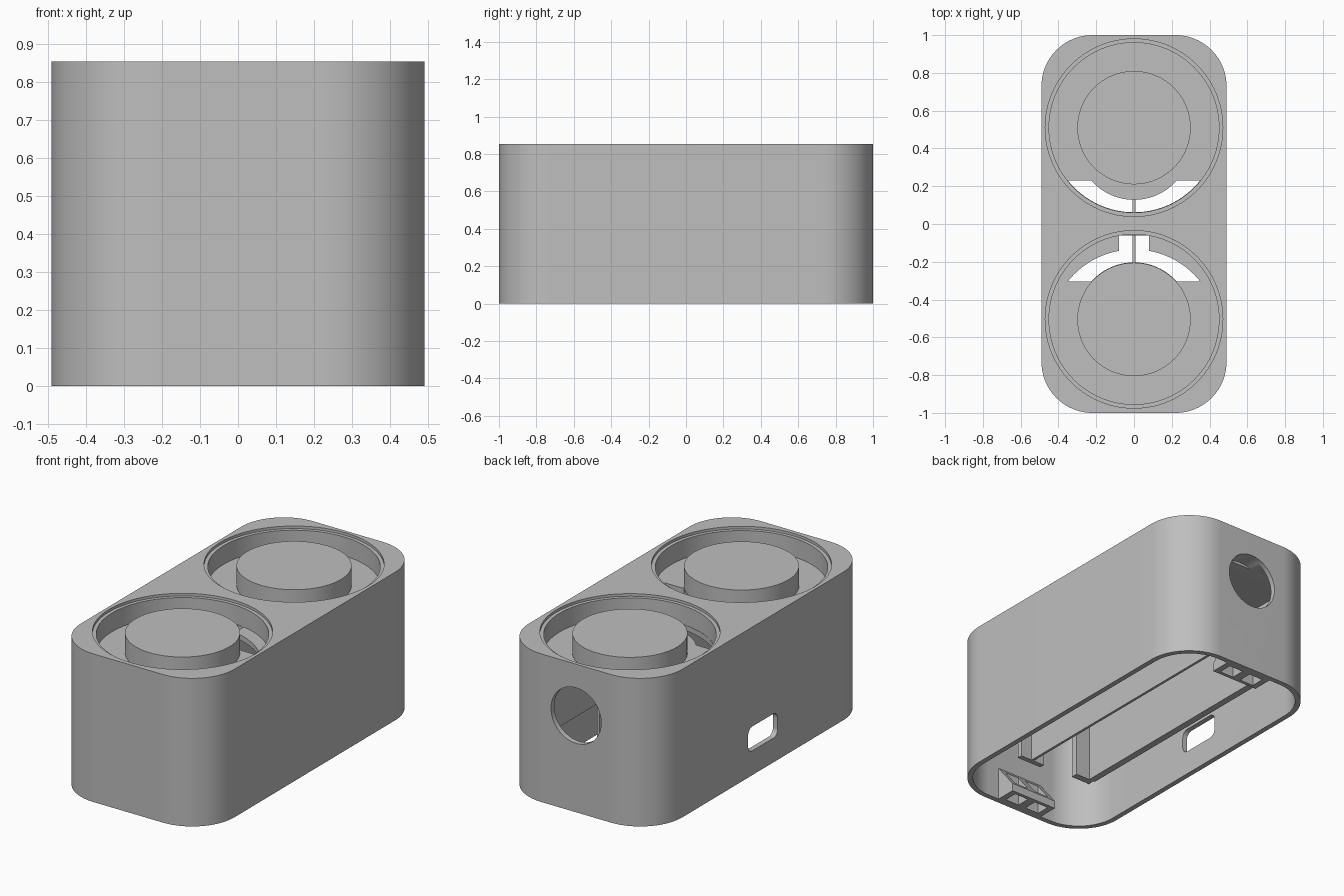
import bpy, bmesh
from math import sin, cos, pi, asin, radians

if "Cube" in bpy.data.objects:
    bpy.data.objects.remove(bpy.data.objects["Cube"], do_unlink=True)

grey = bpy.data.materials.new("plain grey")
grey.use_nodes = True
grey.diffuse_color = (0.52, 0.52, 0.52, 1)
grey.node_tree.nodes["Principled BSDF"].inputs["Base Color"].default_value = (0.52, 0.52, 0.52, 1)

W, L, H = 0.49, 1.0, 0.853      # half width, half length, height
WALL, FLOOR, CEIL = 0.03, 0.73, 0.70
WELLS = (0.51, -0.505)          # centres of the two round wells
AXES = {"z": lambda a, b, c: (a, b, c),
        "y": lambda a, b, c: (a, c, b),
        "x": lambda a, b, c: (c, a, b)}


def prism(name, outline, lo, hi, axis="z"):
    """Extrude a flat outline along an axis from lo to hi."""
    put = AXES[axis]
    bm = bmesh.new()
    face = bm.faces.new([bm.verts.new(put(a, b, lo)) for a, b in outline])
    up = bmesh.ops.extrude_face_region(bm, geom=[face])["geom"]
    shift = put(0, 0, hi - lo)
    bmesh.ops.translate(bm, vec=shift, verts=[v for v in up if isinstance(v, bmesh.types.BMVert)])
    bmesh.ops.recalc_face_normals(bm, faces=bm.faces)
    mesh = bpy.data.meshes.new(name)
    bm.to_mesh(mesh)
    bm.free()
    mesh.materials.append(grey)
    ob = bpy.data.objects.new(name, mesh)
    bpy.context.collection.objects.link(ob)
    return ob


def arc(cx, cy, r, a0, a1, n):
    return [(cx + r * cos(a0 + (a1 - a0) * i / n), cy + r * sin(a0 + (a1 - a0) * i / n))
            for i in range(n + 1)]


def circle(cx, cy, r, n=96):
    return arc(cx, cy, r, 0, 2 * pi, n)[:-1]


def rounded(cx, cy, hx, hy, r, n=16):
    pts = []
    for k, (sx, sy) in enumerate([(1, 1), (-1, 1), (-1, -1), (1, -1)]):
        pts += arc(cx + sx * (hx - r), cy + sy * (hy - r), r, k * pi / 2, (k + 1) * pi / 2, n)
    return pts


def rect(x0, x1, y0, y1):
    return [(x0, y0), (x1, y0), (x1, y1), (x0, y1)]


def cut(ob, cutter):
    mod = ob.modifiers.new("cut", "BOOLEAN")
    mod.operation = "DIFFERENCE"
    mod.solver = "EXACT"
    mod.object = cutter
    bpy.context.view_layer.objects.active = ob
    bpy.ops.object.modifier_apply(modifier=mod.name)
    bpy.data.objects.remove(cutter, do_unlink=True)


def smooth(ob):
    bpy.ops.object.select_all(action="DESELECT")
    ob.select_set(True)
    bpy.context.view_layer.objects.active = ob
    bpy.ops.object.shade_smooth_by_angle(angle=radians(30))


def crescent(outer_y, inner_y, edge_y):
    """Opening between two offset circles, closed by a straight edge."""
    side = 1 if edge_y > outer_y else -1
    pts = []
    for cy, r, flip in ((outer_y, 0.448, 1), (inner_y, 0.302, -1)):
        a = asin((edge_y - cy) * side / r)
        row = [(x, cy + side * (y - cy)) for x, y in arc(0, cy, r, a, pi - a, 32)]
        pts += row[::flip]
    return pts


# Outer shell, open underneath
body = prism("body_shell", rounded(0, 0, W, L, 0.27, 24), 0, H)
cut(body, prism("cavity", rounded(0, 0, W - WALL, L - WALL, 0.24, 24), -0.1, CEIL))

# Round wells with a shallow step at the rim
for cy in WELLS:
    cut(body, prism("step", circle(0, cy, 0.47), H - 0.015, 1))
    cut(body, prism("well", circle(0, cy, 0.45), FLOOR, 1))

# Curved openings in the well floors
cut(body, prism("rear_opening", crescent(WELLS[0], 0.43, 0.23), 0.6, FLOOR + 0.05))
cut(body, prism("front_opening", crescent(-0.583, WELLS[1], -0.305), 0.6, FLOOR + 0.05))
cut(body, prism("notch", rect(-0.08, 0.08, -0.16, -0.062), 0.6, FLOOR + 0.05))

# Round hole in the back, small rounded port in the right wall
cut(body, prism("back_hole", circle(0, 0.557, 0.16, 64), 0.9, 1.1, "y"))
cut(body, prism("port", rounded(0, 0.21, 0.135, 0.07, 0.04, 8), -0.6, -0.4, "x"))
smooth(body)

# Round pillars in the wells
for name, cy in zip(("rear_pillar", "front_pillar"), WELLS):
    smooth(prism(name, circle(0, cy, 0.3), FLOOR - 0.01, H - 0.008))

# Inner partitions
prism("centre_divider", rect(-0.0075, 0.0075, -0.86, 0.8), 0.25, CEIL + 0.01)
prism("centre_post", rect(-0.08, 0.08, -0.89, -0.86), 0.25, CEIL + 0.01)
for name, s in (("left", 1), ("right", -1)):
    prism(name + "_partition", rect(*sorted((s * 0.37, s * 0.41)), -0.82, 0.82), 0.25, CEIL + 0.01)
    prism(name + "_post", rect(*sorted((s * 0.28, s * 0.40)), -0.86, -0.82), 0.25, CEIL + 0.01)

# Wedge brackets at both ends, each with two square shafts
for name, s in (("back_bracket", 1), ("front_bracket", -1)):
    wedge = [(s * 0.85, 0), (s * 0.85, 0.045), (s * 0.975, 0.2), (s * 0.975, 0)]
    bracket = prism(name, wedge, -0.15, 0.15, "x")
    for x in (-0.07, 0.07):
        cut(bracket, prism("shaft", rect(x - 0.045, x + 0.045, *sorted((s * 0.87, s * 0.95))), -0.1, 0.3))
